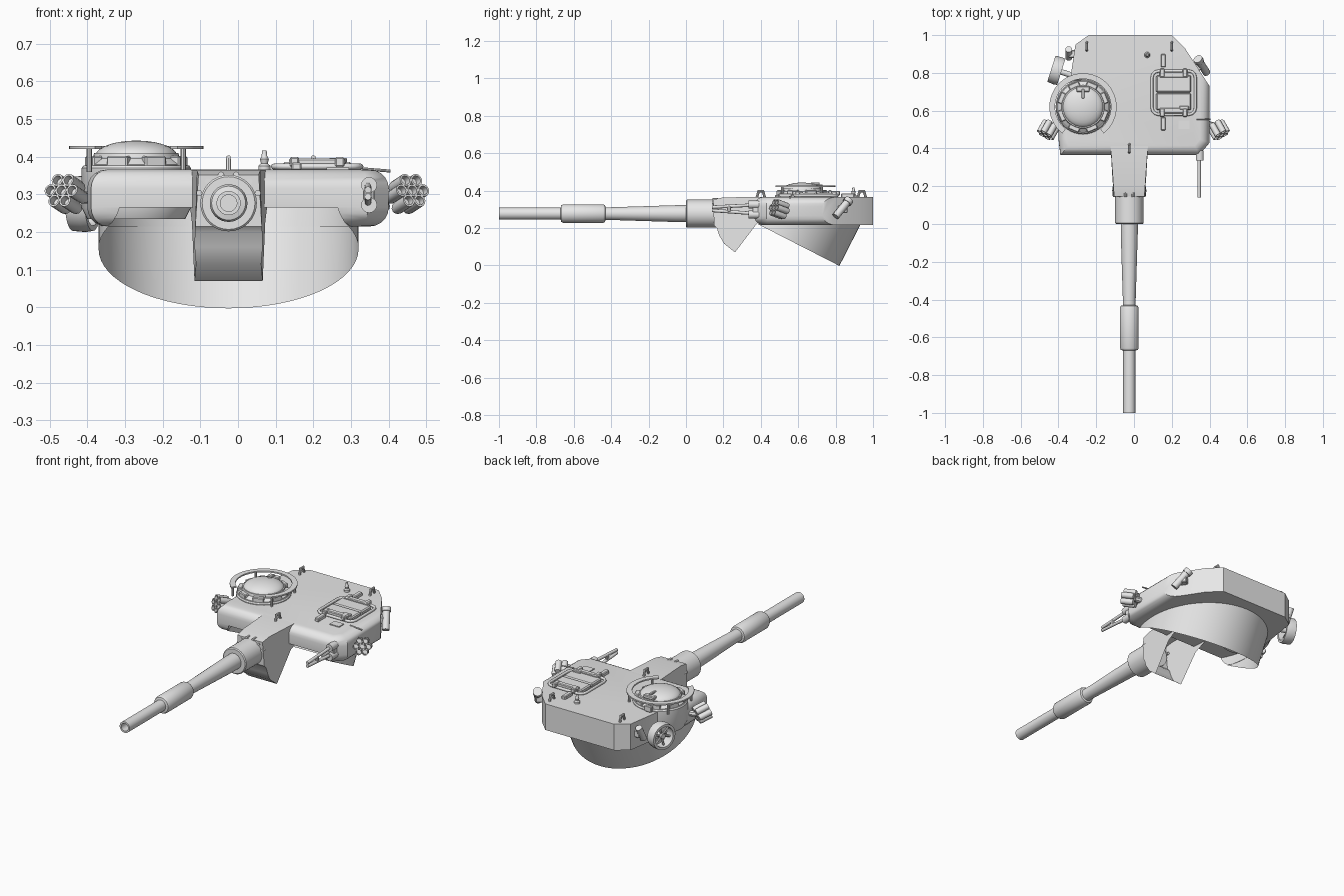
import bpy, bmesh, math
from mathutils import Vector, Matrix

if "Cube" in bpy.data.objects:
    bpy.data.objects.remove(bpy.data.objects["Cube"])

grey = bpy.data.materials.new("light_grey")
grey.diffuse_color = (0.8, 0.8, 0.8, 1)
grey.use_nodes = True
grey.node_tree.nodes["Principled BSDF"].inputs["Base Color"].default_value = grey.diffuse_color


def finish(name, bm):
    bmesh.ops.remove_doubles(bm, verts=bm.verts, dist=1e-5)
    bmesh.ops.recalc_face_normals(bm, faces=bm.faces)
    me = bpy.data.meshes.new(name)
    bm.to_mesh(me)
    bm.free()
    me.materials.append(grey)
    ob = bpy.data.objects.new(name, me)
    bpy.context.collection.objects.link(ob)
    return ob


def lathe(name, prof, base, axis=(0, 0, 1), n=24, a0=0, a1=360):
    """Spin (radius, height) points about an axis."""
    bm = bmesh.new()
    full = a1 - a0 == 360
    m = Matrix.Translation(base) @ Vector(axis).to_track_quat('Z', 'Y').to_matrix().to_4x4()
    rings = []
    for i in range(n if full else n + 1):
        a = math.radians(a0 + (a1 - a0) * i / n)
        rings.append([bm.verts.new(m @ Vector((r * math.cos(a), r * math.sin(a), h))) for r, h in prof])
    for i in range(n):
        p, q = rings[i], rings[(i + 1) % len(rings)]
        for j in range(len(prof) - 1):
            vs = [p[j], p[j + 1], q[j + 1], q[j]]
            if prof[j][0] < 1e-6:
                vs = [p[j], p[j + 1], q[j + 1]]
            elif prof[j + 1][0] < 1e-6:
                vs = [p[j], p[j + 1], q[j]]
            bm.faces.new(vs)
    if not full:
        for r in (rings[0], rings[-1]):
            bm.faces.new(r[:-1])
    return finish(name, bm)


def rod(name, p, q, r, r2=None, n=12):
    d = Vector(q) - Vector(p)
    r2 = r if r2 is None else r2
    return lathe(name, [(0, 0), (r, 0), (r2, d.length), (0, d.length)], p, d, n)


def box(name, c, s, rz=0, bevel=0.004):
    bm = bmesh.new()
    bmesh.ops.create_cube(bm, size=1, matrix=Matrix.Diagonal((*s, 1)))
    if bevel:
        bmesh.ops.bevel(bm, geom=bm.edges[:], offset=min(bevel, min(s) / 4), segments=1, affect='EDGES')
    bm.transform(Matrix.Translation(c) @ Matrix.Rotation(math.radians(rz), 4, 'Z'))
    return finish(name, bm)


# gun barrel, with fume sleeve, root collar and open bore
GX, GZ = -0.025, 0.277
lathe("gun_barrel", [(0, .3), (.022, .3), (.022, 0), (.032, 0), (.032, .33), (.045, .333), (.05, .345),
                     (.05, .555), (.045, .567), (.034, .57), (.034, .6), (.045, .95), (.045, 1.0),
                     (.07, 1.0), (.075, 1.005), (.075, 1.16), (0, 1.16)], (GX, -1, GZ), (0, 1, 0), 32)

# mantlet: tapered wedge, open underneath at the back
prof = [(.145, .352), (.15, .215), (.165, .2), (.178, .16), (.205, .115), (.262, .07),
        (.38, .225), (.46, .265), (.46, .366), (.2, .364)]
bm = bmesh.new()
sides = []
for s in (-1, 1):
    row = []
    for y, z in prof:
        w = .08 + .022 * min(1, (y - .145) / .3) - (.006 if z < .12 else 0) + (.008 if z < .33 and y < .3 else 0)
        row.append(bm.verts.new((GX + s * w, y, z)))
    sides.append(row)
    bm.faces.new(row)
for i in range(len(prof)):
    if i not in (5, 6):
        j = (i + 1) % len(prof)
        bm.faces.new((sides[0][i], sides[0][j], sides[1][j], sides[1][i]))
finish("mantlet", bm)
for k in range(6):
    a = math.radians(20 + k * 28)
    x, z = GX + .083 * math.cos(a), GZ + .078 * math.sin(a)
    rod("mantlet_bolt", (x, .142, z), (x, .17, z), .008, n=8)

# turret body with rounded front and sides
outline = [(-.39, .365), (.345, .365), (.4, .43), (.4, .73), (.27, .93), (.2, 1), (-.24, 1),
           (-.31, .95), (-.345, .72), (-.40, .6), (-.40, .45)]
bm = bmesh.new()
f = bm.faces.new([bm.verts.new((x, y, .215)) for x, y in outline])
ext = bmesh.ops.extrude_face_region(bm, geom=[f])
for v in ext["geom"]:
    if isinstance(v, bmesh.types.BMVert):
        v.co.z = .366
bmesh.ops.recalc_face_normals(bm, faces=bm.faces)
flat = [e for e in bm.edges if abs(e.verts[0].co.z - e.verts[1].co.z) < .01]
front = [e for e in flat if sum(v.co.y for v in e.verts) / 2 < .6]
bmesh.ops.bevel(bm, geom=front, offset=.05, segments=5, profile=.5, affect='EDGES', clamp_overlap=True)
body = finish("turret_body", bm)

# tilted bowl wall under the turret
AX = Vector((0, .456, .89)).normalized()
BASE = Vector((GX, .513, .155))


def tilted(name, r, top, closed):
    ends = [(0, -.02), (r, -.02), (r, .5), (0, .5)] if closed else [(r, 0), (r, .5)]
    ob = lathe(name, ends, BASE, AX, 64)
    b = bmesh.new()
    b.from_mesh(ob.data)
    cut = bmesh.ops.bisect_plane(b, geom=b.verts[:] + b.edges[:] + b.faces[:], plane_co=(0, 0, top),
                                 plane_no=(0, 0, 1), clear_outer=True)
    if closed:
        bmesh.ops.holes_fill(b, edges=[e for e in b.edges if e.is_boundary])
        bmesh.ops.recalc_face_normals(b, faces=b.faces)
    b.to_mesh(ob.data)
    b.free()
    return ob


tilted("bowl_wall", .345, .222, False)
cutter = tilted("bowl_cutter", .342, .265, True)
cutter.hide_render = True
mod = body.modifiers.new("bowl_recess", 'BOOLEAN')
mod.operation, mod.solver, mod.object = 'DIFFERENCE', 'EXACT', cutter
dg = bpy.context.evaluated_depsgraph_get()
hollow = bpy.data.meshes.new_from_object(body.evaluated_get(dg))
body.modifiers.clear()
if len(hollow.polygons) > 10:
    body.data = hollow
bpy.data.objects.remove(cutter)

# commander cupola: bulge, periscopes, dome, guard ring on posts
CX, CY = -.27, .62
lathe("cupola_bulge", [(0, 0), (.13, 0), (.145, .03), (.145, .135), (.14, .142), (0, .142)], (CX, CY, .235), n=40)
lathe("cupola_base", [(.135, 0), (.135, .015), (.115, .03), (.112, .045), (0, .045)], (CX, CY, .365), n=40)
lathe("cupola_dome", [(.108 * math.cos(t), .04 * math.sin(t)) for t in
                      [math.pi / 2 * i / 7 for i in range(7)]] + [(0, .04)], (CX, CY, .403), n=32)
ring = [(.148, 0), (.178, 0), (.178, .008), (.148, .008), (.148, 0)]
lathe("guard_ring", ring, (CX, CY, .42), n=48, a0=128, a1=412)
for k in range(8):
    a = 22.5 + 45 * k
    c, s = math.cos(math.radians(a)), math.sin(math.radians(a))
    box("cupola_periscope", (CX + .122 * c, CY + .122 * s, .385), (.028, .06, .034), a)
for a in (40, 140, 220, 320):
    c, s = math.cos(math.radians(a)), math.sin(math.radians(a))
    rod("guard_post", (CX + .163 * c, CY + .163 * s, .36), (CX + .163 * c, CY + .163 * s, .421), .007, n=8)
box("cupola_hinge", (CX, .715, .424), (.07, .03, .02))
box("cupola_latch", (CX - .03, .77, .385), (.045, .02, .035))
box("dome_handle", (CX, .69, .437), (.015, .05, .012))

# loader hatch: rail, two door leaves, hinges and blocks
HX, HY = .21, .695
cu = bpy.data.curves.new("hatch_rail", 'CURVE')
cu.dimensions, cu.bevel_depth, cu.bevel_resolution = '3D', .008, 2
sp = cu.splines.new('POLY')
pts = [(HX + sx * .08 + .035 * math.cos(math.radians(q + t)), HY + sy * .08 + .035 * math.sin(math.radians(q + t)))
       for sx, sy, q in ((1, 1, 0), (-1, 1, 90), (-1, -1, 180), (1, -1, 270)) for t in (0, 30, 60, 90)]
sp.points.add(len(pts) - 1)
for p, (x, y) in zip(sp.points, pts):
    p.co = (x, y, .374, 1)
sp.use_cyclic_u = True
cu.materials.append(grey)
bpy.context.collection.objects.link(bpy.data.objects.new("hatch_rail", cu))
for s in (-1, 1):
    box("hatch_door", (HX, HY + s * .047, .374), (.185, .09, .024), bevel=.006)
    box("hatch_hinge", (HX, HY + s * .095, .386), (.15, .03, .02))
    for t in (-1, 1):
        box("hatch_lug", (HX + t * .06, HY + s * .105, .386), (.025, .045, .026))
box("hatch_handle", (.265, HY - .08, .39), (.05, .022, .014))
box("rear_block", (.155, .865, .374), (.026, .07, .022))
box("front_block", (.155, .53, .374), (.026, .07, .022))
box("roof_plate", (.265, .525, .367), (.06, .045, .008), bevel=0)
rod("roof_pin", (.33, .555, .368), (.405, .555, .362), .004, n=8)

# antenna mount and lifting eyes
lathe("antenna_mount", [(.016, 0), (.016, .012), (.009, .018), (.012, .03), (.008, .035), (.006, .052), (0, .052)],
      (.07, .895, .364), n=12)
for x, y in ((-.25, .94), (.2, .94), (-.025, .4)):
    for s in (-1, 1):
        rod("lifting_eye_leg", (x, y + s * .022, .36), (x, y + s * .012, .395), .007, n=8)
    rod("lifting_eye_bar", (x, y - .017, .397), (x, y + .017, .397), .007, n=8)

# smoke launcher clusters on both sides
for s in (-1, 1):
    c = Vector((s * .45 - .003, .5, .30))
    ax = Vector((s * .45, -.8, .3)).normalized()
    u = ax.cross(Vector((0, 0, 1))).normalized()
    v = u.cross(ax)
    for k in range(7):
        a = k * math.pi / 3
        o = c + ((u * math.cos(a) + v * math.sin(a)) * .033 if k else Vector())
        if k == 6:
            o = c + u * .033
        lathe("smoke_tube", [(0, 0), (.014, 0), (.017, .01), (.017, .072), (.012, .072), (.012, .05), (0, .05)],
              o - ax * .036, ax, 12)
    rod("smoke_bracket", (s * .36, .54, .29), c - ax * .02, .016, n=8)

# twin rods on the front right
rod("twin_rod_upper", (.345, .14, .312), (.345, .4, .325), .009)
rod("twin_rod_lower", (.345, .14, .294), (.345, .4, .275), .009)
for z in (.325, .272):
    rod("twin_rod_socket", (.348, .335, z), (.348, .39, z), .021, n=16)
box("twin_rod_bracket", (.348, .375, .30), (.03, .04, .07))
box("twin_rod_clamp", (.345, .23, .303), (.018, .02, .04))

# spoked wheel on the left rear
W = Vector((-.385, .805, .275))
wa = Vector((-.95, .3, 0)).normalized()
lathe("wheel_rim", [(.058, 0), (.072, 0), (.075, .02), (.072, .055), (.058, .055), (.058, 0)], W, wa, 32)
rod("wheel_hub", W - wa * .06, W + wa * .045, .015)
wu = wa.cross(Vector((0, 0, 1)))
for k in range(6):
    a = math.pi * k / 3 + .3
    rod("wheel_spoke", W + wa * .03, W + wa * .03 + (wu * math.cos(a) + Vector((0, 0, math.sin(a)))) * .062, .006, n=6)

# side canisters on the rear corners
rod("right_canister", (.385, .80, .262), (.342, .868, .345), .02)
rod("right_canister_cap", (.347, .86, .335), (.338, .874, .352), .025)
box("right_canister_mount", (.345, .835, .30), (.04, .05, .04), 123)
rod("left_canister", (-.345, .88, .265), (-.345, .925, .345), .018)
box("left_canister_mount", (-.325, .90, .30), (.04, .04, .04))

# smooth shading with crisp edges
bpy.ops.object.select_all(action='DESELECT')
for ob in bpy.context.scene.objects:
    if ob.type == 'MESH':
        ob.select_set(True)
        bpy.context.view_layer.objects.active = ob
bpy.ops.object.shade_smooth_by_angle(angle=math.radians(35))
